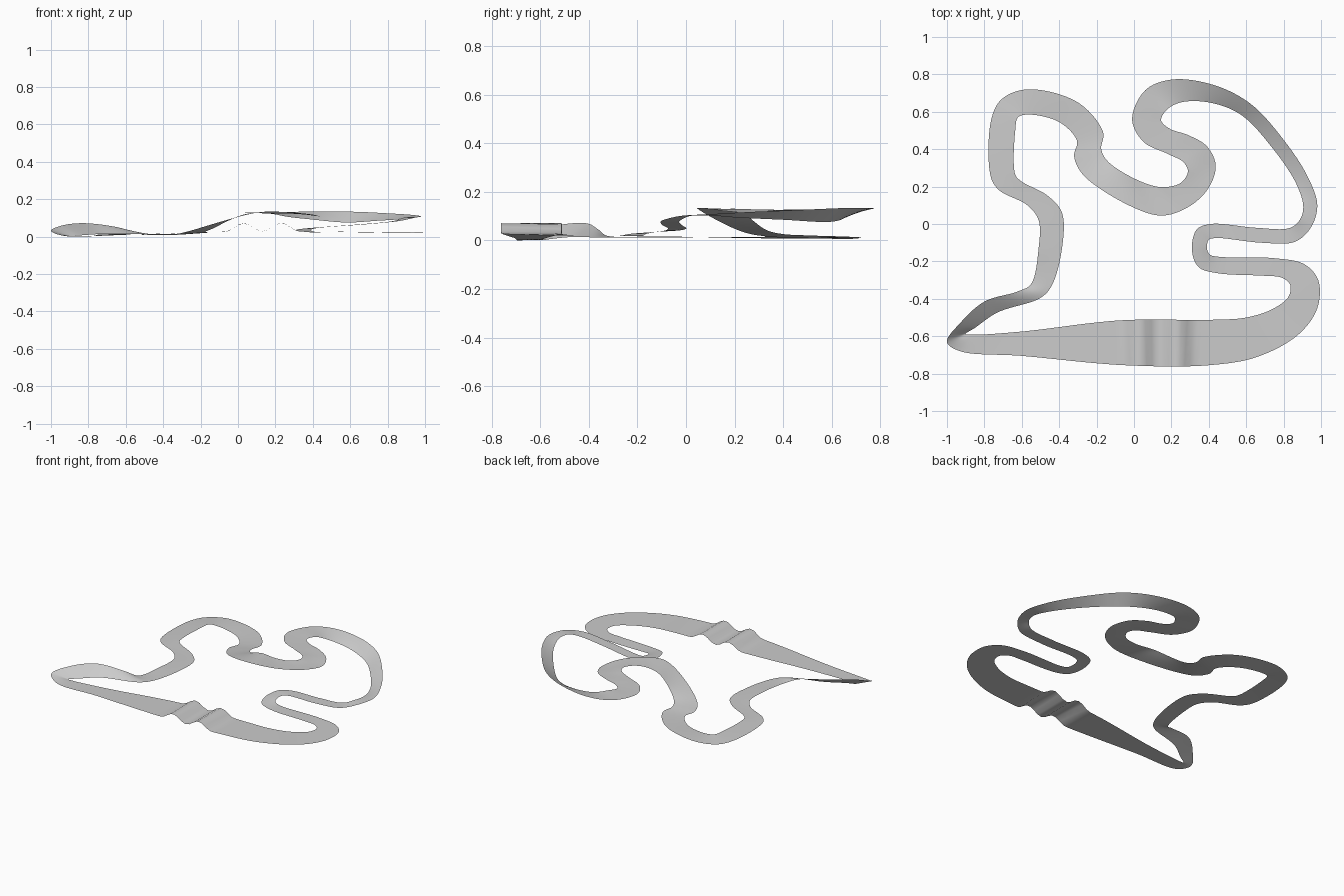
import bpy
from math import sin, pi
from mathutils import Vector

# Matching stations along both edges of the circuit, counter-clockwise from the left end of the straight
outer = [(-.93, -.68), (-.6, -.705), (-.05, -.755), (.4, -.755), (.66, -.71), (.88, -.59), (.98, -.45),
         (.985, -.3), (.91, -.215), (.75, -.183), (.45, -.175), (.405, -.163), (.39, -.13), (.4, -.085),
         (.44, -.075), (.68, -.1), (.86, -.095), (.945, -.02), (.98, .1), (.93, .25), (.8, .45),
         (.62, .645), (.42, .745), (.2, .772), (.06, .715), (-.01, .56), (.05, .44), (.18, .375),
         (.265, .33), (.288, .28), (.25, .22), (.15, .197), (.03, .23), (-.14, .335), (-.175, .4),
         (-.165, .49), (-.3, .65), (-.57, .72), (-.71, .665), (-.765, .55), (-.765, .25), (-.72, .18),
         (-.57, .1), (-.51, .02), (-.51, -.13), (-.55, -.32), (-.62, -.36), (-.8, -.415), (-.93, -.53), (-1, -.63)]
inner = [(-.86, -.592), (-.6, -.575), (-.07, -.515), (.42, -.512), (.6, -.5), (.74, -.455), (.825, -.39),
         (.835, -.325), (.79, -.287), (.7, -.277), (.44, -.262), (.345, -.23), (.31, -.14), (.335, -.03),
         (.41, 0), (.65, -.02), (.83, -.022), (.885, .02), (.905, .09), (.87, .21), (.745, .4),
         (.57, .585), (.4, .65), (.25, .65), (.175, .61), (.145, .555), (.19, .51), (.29, .475),
         (.39, .415), (.437, .31), (.39, .18), (.27, .08), (.12, .047), (-.26, .25), (-.32, .36),
         (-.305, .445), (-.4, .545), (-.565, .585), (-.62, .57), (-.635, .5), (-.635, .265), (-.605, .23),
         (-.46, .15), (-.385, .06), (-.385, -.13), (-.44, -.33), (-.5, -.395), (-.73, -.473), (-.85, -.555), (-.9, -.588)]

# Height keys: station, outer edge z, inner edge z
heights = [(0, .008, .006), (1, .014, .014), (2, .03, .03), (3, .032, .032), (5, .025, .025), (10, .024, .024),
           (12, .038, .038), (14, .052, .052), (17, .105, .105), (18, .112, .107), (21, .137, .08),
           (22, .138, .095), (24, .132, .13), (27, .13, .127), (29, .132, .112), (31, .134, .134),
           (32, .122, .135), (33, .045, .034), (34, .03, .018), (36, .02, .012), (38, .01, .02),
           (45, .022, .016), (47, .075, .018), (48, .066, .01), (49, .035, .005)]


def with_height(edge, column):
    pts = []
    for i, (x, y) in enumerate(edge):
        for a, b in zip(heights, heights[1:]):
            if a[0] <= i <= b[0]:
                t = (i - a[0]) / (b[0] - a[0])
                z = a[column] + t * (b[column] - a[column])
        pts.append(Vector((x, y, z)))
    return pts


def smooth_loop(pts, steps):
    # Closed centripetal spline through the stations
    out, n = [], len(pts)
    for i in range(n):
        p = [pts[(i + k) % n] for k in (-1, 0, 1, 2)]
        k = [0]
        for a, b in zip(p, p[1:]):
            k.append(k[-1] + (b - a).length ** .5)
        for s in range(steps):
            t = k[1] + (k[2] - k[1]) * s / steps
            q = p
            for spans in ([(0, 1), (1, 2), (2, 3)], [(0, 2), (1, 3)], [(1, 2)]):
                q = [q[j].lerp(q[j + 1], (t - k[a]) / (k[b] - k[a])) for j, (a, b) in enumerate(spans)]
            v = q[0]
            # Twin humps on the main straight
            if v.y < -.5 and -.07 < v.x < .33:
                v.z += .044 * sin(pi * (v.x + .07) / .2) ** 2
            out.append(v)
    return out


# Track ribbon: an open sheet bridging the two edges
rows = list(zip(smooth_loop(with_height(outer, 1), 16), smooth_loop(with_height(inner, 2), 16)))
low = min(v.z for r in rows for v in r)
across = 4
verts = [r[0].lerp(r[1], j / across) - Vector((0, 0, low)) for r in rows for j in range(across + 1)]
w, n = across + 1, len(rows)
faces = [(i * w + j, (i + 1) % n * w + j, (i + 1) % n * w + j + 1, i * w + j + 1)
         for i in range(n) for j in range(across)]
mesh = bpy.data.meshes.new("race_track")
mesh.from_pydata(verts, [], faces)
mesh.polygons.foreach_set("use_smooth", [True] * len(mesh.polygons))
bpy.context.collection.objects.link(bpy.data.objects.new("race_track", mesh))
